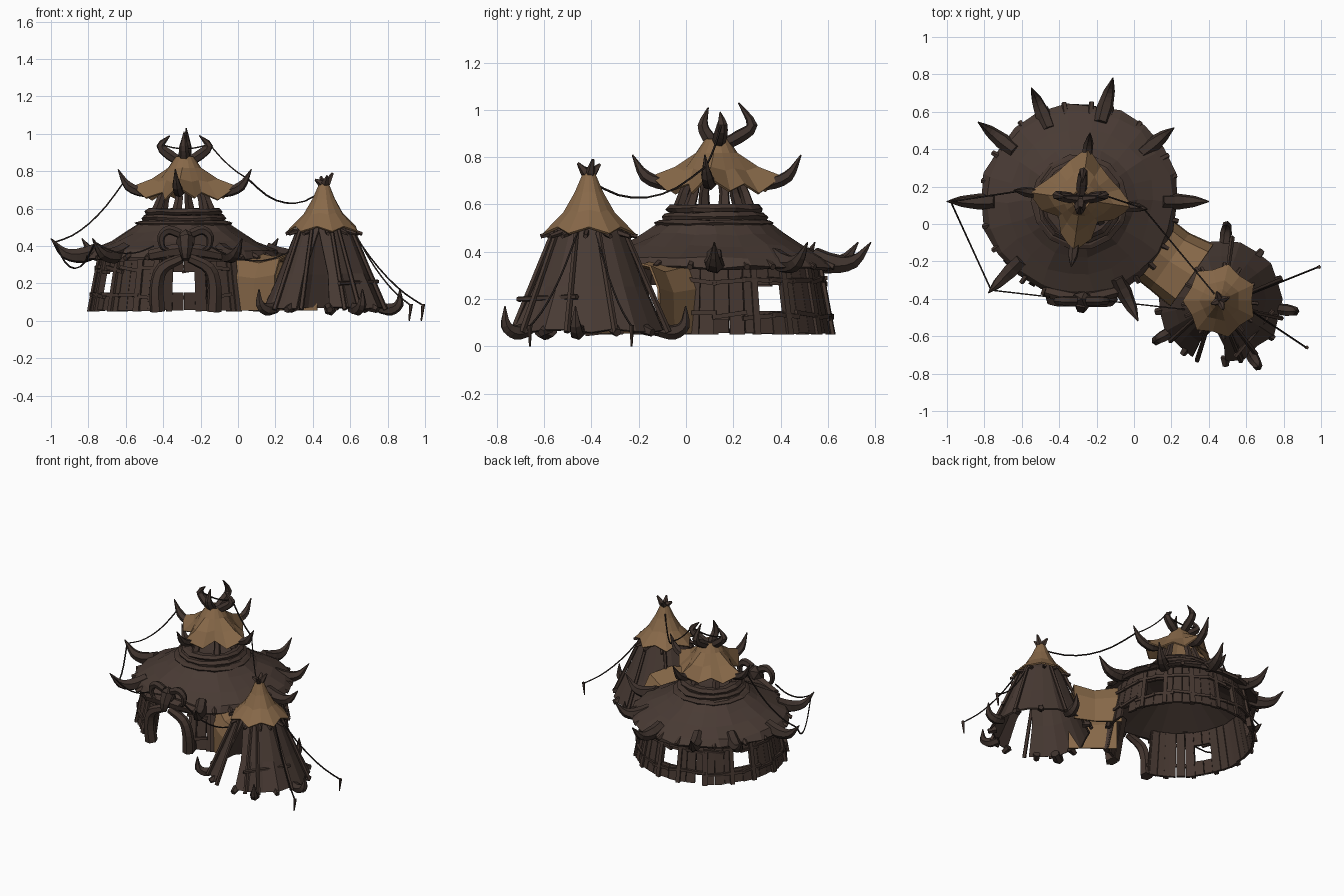
import bpy, bmesh, math, random
from mathutils import Vector, Matrix

if "Cube" in bpy.data.objects:
    bpy.data.objects.remove(bpy.data.objects["Cube"])

random.seed(4)
HUT, TENT = (-0.29, 0.12), (0.46, -0.41)


def material(name, rgb):
    m = bpy.data.materials.new(name)
    m.diffuse_color = (*[(c / 255) ** 2.2 for c in rgb], 1)
    m.use_nodes = True
    m.node_tree.nodes["Principled BSDF"].inputs["Base Color"].default_value = m.diffuse_color
    return m


HIDE = material("dark hide", (74, 61, 55))
WOOD = material("dark wood", (70, 57, 51))
HORN = material("dark horn", (64, 53, 48))
CLOTH = material("tan cloth", (134, 104, 74))
ROPE = material("black rope", (42, 36, 34))


def polar(c, az, r, z):
    a = math.radians(az)
    return Vector((c[0] + r * math.cos(a), c[1] + r * math.sin(a), z))


def finish(bm, name, mat, thick=0):
    bmesh.ops.recalc_face_normals(bm, faces=bm.faces)
    me = bpy.data.meshes.new(name)
    bm.to_mesh(me)
    bm.free()
    me.materials.append(mat)
    ob = bpy.data.objects.new(name, me)
    bpy.context.collection.objects.link(ob)
    if thick:
        mod = ob.modifiers.new("thickness", 'SOLIDIFY')
        mod.thickness, mod.offset = thick, 0
    return ob


def tube(bm, pts, radii, sides=6, steps=3):
    """Tapered tube along a smooth path, for horns, poles and ropes."""
    p = [Vector(q) for q in pts]
    if len(p) == 2:
        steps = 1
    e = [2 * p[0] - p[1]] + p + [2 * p[-1] - p[-2]]
    path, rad = [], []
    for i in range(len(p) - 1):
        a, b, c, d = e[i:i + 4]
        for s in range(steps + (i == len(p) - 2)):
            t = s / steps
            path.append(0.5 * (2 * b + (c - a) * t + (2 * a - 5 * b + 4 * c - d) * t * t
                               + (3 * b - a - 3 * c + d) * t ** 3))
            rad.append(radii[i] * (1 - t) + radii[i + 1] * t)
    side, rings = None, []
    for i, q in enumerate(path):
        tan = (path[min(i + 1, len(path) - 1)] - path[max(i - 1, 0)]).normalized()
        if side is None:
            side = tan.orthogonal()
        side = (side - tan * side.dot(tan)).normalized()
        up = tan.cross(side)
        rings.append([bm.verts.new(q + rad[i] * (side * math.cos(k * math.tau / sides)
                      + up * math.sin(k * math.tau / sides))) for k in range(sides)])
    bridge(bm, rings)
    bm.faces.new(rings[0])
    bm.faces.new(rings[-1])


def bridge(bm, rings, closed=True):
    n = len(rings[0])
    for a, b in zip(rings, rings[1:]):
        for k in range(n if closed else n - 1):
            j = (k + 1) % n
            bm.faces.new((a[k], a[j], b[j], b[k]))


def lathe(bm, c, prof, n=20, jitter=0.0):
    rings = [[bm.verts.new(polar(c, k * 360 / n, r + random.uniform(-jitter, jitter),
              z + random.uniform(-jitter, jitter))) for k in range(n)] for r, z in prof]
    bridge(bm, rings)
    return rings


def wall_r(z):
    return 0.503 - (z - 0.05) * 0.19


def plank(bm, az, half, z0, z1, off=0.0, th=0.018):
    """Leaning board that follows the round wall."""
    v = [bm.verts.new(polar(HUT, az + s * half, wall_r(z) + off - t, z))
         for z in (z0, z1) for s, t in ((-1, 0), (1, 0), (1, th), (-1, th))]
    for f in ((0, 1, 2, 3), (4, 5, 6, 7), (0, 1, 5, 4), (1, 2, 6, 5), (2, 3, 7, 6), (3, 0, 4, 7)):
        bm.faces.new([v[i] for i in f])


def opening(az):
    return abs(az - 270) < 15 or 308 < az < 338


# round plank wall with four windows, a door and a gap for the passage
WINDOWS = (30, 90, 150, 210)
bm = bmesh.new()
for i in range(48):
    az = 3.75 + 7.5 * i
    if opening(az):
        continue
    half = 3.65 - random.random() * 0.2
    z0 = 0.05 + random.uniform(0, 0.008)
    if any(abs(az - w) < 5 for w in WINDOWS):
        plank(bm, az, half, z0, 0.15)
        plank(bm, az, half, 0.26, 0.35)
    else:
        plank(bm, az, half, z0 + (0.06 if i in (0, 15) else 0), 0.35, random.uniform(-0.004, 0.006))
finish(bm, "wall_planks", WOOD)

# rails, window posts and short uprights outside the wall
bm = bmesh.new()
for z in (0.13, 0.275):
    for i in range(24):
        if not (opening(i * 15 + 7.5) or opening(i * 15) or opening(i * 15 + 15)):
            a, b = (polar(HUT, i * 15 + d, wall_r(z) + 0.008, z + random.uniform(-.015, .015))
                    for d in (-1, 16))
            tube(bm, (a, b), (0.013, 0.013), 4)
for w in WINDOWS:
    for s in (-9, 9):
        plank(bm, w + s, 1.6, 0.05, 0.34, 0.014, 0.03)
for az in (60, 120, 180, 240, 252, 290, 305, 340):
    plank(bm, az, 2, 0.05, 0.35, 0.015, 0.035)
finish(bm, "wall_rails", WOOD)

# main hide roof with its underside
bm = bmesh.new()
rings = lathe(bm, HUT, [(0, 0.5), (0.2, 0.48), (0.46, 0.345), (0.51, 0.325), (0.525, 0.335),
                        (0.495, 0.375), (0.39, 0.425), (0.30, 0.475), (0.25, 0.515), (0.2, 0.55),
                        (0.15, 0.55), (0, 0.54)], 22, 0.0)
for ring in rings[3:8]:
    for v in ring:
        v.co += Vector((random.uniform(-.012, .012), random.uniform(-.012, .012), random.uniform(-.008, .008)))
bmesh.ops.remove_doubles(bm, verts=bm.verts, dist=0.0005)
finish(bm, "hut_roof", HIDE)

# stacked collar rings on top of the roof
bm = bmesh.new()
for r, z, h in ((0.25, 0.52, 0.014), (0.222, 0.55, 0.016), (0.2, 0.582, 0.016)):
    lathe(bm, HUT, [(r - 0.04, z - h), (r, z - h), (r + 0.008, z), (r - 0.012, z + h),
                    (r - 0.05, z + h), (r - 0.04, z - h)], 14, 0.005)
finish(bm, "roof_collar", WOOD)

# small peg ends along the eave
bm = bmesh.new()
for i in range(26):
    az = i * 360 / 26 + random.uniform(-3, 3)
    tube(bm, (polar(HUT, az, 0.47, 0.36), polar(HUT, az, 0.535, 0.335)), (0.018, 0.014), 5)
finish(bm, "eave_pegs", WOOD)

# large horns around the eave
bm = bmesh.new()
for az, k in ((180, .71), (142, .69), (113, .66), (75, .685), (38, .64), (0, .69), (296, .71), (225, .69)):
    tube(bm, [polar(HUT, az, r * k / .71, z) for r, z in ((.45, .385), (.54, .35), (.635, .36), (.71, .44))],
         (0.038, 0.044, 0.03, 0.003))
finish(bm, "eave_horns", HORN)

# cupola posts
bm = bmesh.new()
for az in range(15, 375, 60):
    tube(bm, (polar(HUT, az, 0.165, 0.55), polar(HUT, az + 4, 0.13, 0.65), polar(HUT, az, 0.09, 0.75)),
         (0.03, 0.022, 0.016), 5, 1)
finish(bm, "cupola_posts", WOOD)

# star shaped cupola cloth, deepest notches at the front
bm = bmesh.new()
CUP = (-0.285, 0.13)
rings = []
for level in range(4):
    ring = []
    for k in range(16):
        q = k % 4
        r, z = [(0.045, 0.875), (0.085, 0.815),
                ((0.175, 0.755), (0.14, 0.74), (0.12, 0.75), (0.14, 0.74))[q],
                ((0.28, 0.715), (0.215, 0.655), (0.165, 0.685), (0.205, 0.645))[q]][level]
        if level == 3 and q == 2:
            r += 0.025 if k < 8 else -0.02
        ring.append(bm.verts.new(polar(CUP, k * 22.5 - 8, r, z)))
    rings.append(ring)
bridge(bm, rings)
finish(bm, "cupola_cloth", CLOTH, 0.01)

# cupola corner horns and crown horns
bm = bmesh.new()
for az in (-8, 82, 172, 262):
    tube(bm, [polar(CUP, az, r, z) for r, z in ((.14, .71), (.22, .69), (.305, .72), (.36, .81))],
         (0.02, 0.03, 0.026, 0.003))
finish(bm, "cupola_horns", HORN)
bm = bmesh.new()
for az, k, top in ((10, 1, 0.99), (170, 1, 0.99), (85, 1.15, 1.03), (265, 0.45, 1.01)):
    tube(bm, [polar(CUP, az, r * k, z) for r, z in ((.02, .85), (.08, .885), (.13, .935), (.08, top))],
         (0.026, 0.03, 0.024, 0.003))
finish(bm, "crown_horns", HORN)

# door arch tusks and lintel
DX = -0.28
bm = bmesh.new()
for s in (-1, 1):
    tube(bm, [(DX + s * x, y, z) for x, y, z in
              ((.15, -.385, .05), (.155, -.40, .18), (.125, -.41, .28), (.02, -.42, .335))],
         (0.042, 0.038, 0.034, 0.025))
tube(bm, [(DX - .19, -.36, .35), (DX, -.40, .38), (DX + .19, -.36, .35)], (0.03, 0.04, 0.03))
finish(bm, "door_arch", WOOD)

# horned skull over the door
bm = bmesh.new()
bmesh.ops.create_icosphere(bm, subdivisions=1, radius=1, matrix=Matrix.Translation((DX, -.40, .43))
                           @ Matrix.Diagonal((.06, .045, .06, 1)))
tube(bm, [(DX, -.41, .44), (DX, -.445, .38), (DX, -.455, .33)], (0.045, 0.035, 0.018), 6, 2)
for s in (-1, 1):
    tube(bm, [(DX + s * x, -.41, z) for x, z in ((.03, .465), (.09, .485), (.13, .45), (.12, .39), (.075, .38))],
         (0.025, 0.026, 0.022, 0.014, 0.003))
finish(bm, "door_skull", HORN)

# cloth passage from hut to tent
bm = bmesh.new()
axis = Vector((0.57, 0.82, 0))
rings = []
for x, y, w, h in ((0.05, -0.09, .18, .37), (0.19, -0.20, .18, .34), (0.31, -0.275, .2, .37)):
    rings.append([bm.verts.new(Vector((x, y, 0)) + axis * w * u + Vector((0, 0, .055 + (h - .055) * t)))
                  for u, t in ((-1, 0), (-.97, .6), (-.75, .88), (0, 1), (.75, .9), (.97, .6), (1, 0))])
bridge(bm, rings, False)
finish(bm, "passage_cloth", CLOTH, 0.01)

# cone tent skin, open at the front left
bm = bmesh.new()
rings = [[], [], [], []]
for k in range(20):
    az = 275 + k * 329 / 19
    j = random.uniform(-0.012, 0.012) + (0.01 if k % 2 else -0.01)
    for ring, r, z in zip(rings, (0.322 + j, 0.238 + j / 2, 0.145, 0.03),
                          (0.055 + random.uniform(0, .02), 0.25, 0.48, 0.68)):
        a = az
        if k in (0, 19) and z > 0.3:
            a = 259
        ring.append(bm.verts.new(polar(TENT, a, r, z)))
bridge(bm, rings, False)
finish(bm, "tent_skin", HIDE, 0.012)

# tent cap cloth
bm = bmesh.new()
rings = [[bm.verts.new(polar(TENT, k * 25.714, r + (0.018 if k % 2 else -0.012) * s,
                             z - (0.015 if k % 2 else -0.012) * s)) for k in range(14)]
         for r, z, s in ((.022, .73, 0), (.055, .65, .2), (.1, .57, .4), (.178, .49, 1))]
bridge(bm, rings)
finish(bm, "tent_cap", CLOTH, 0.01)

# tent poles: leaning outside, stubs on top, pegs below the cap, one cross bar
bm = bmesh.new()
for az in (-60, -20, 15, 75, 125, 215, 245, 285):
    tube(bm, (polar(TENT, az, 0.155, 0.49), polar(TENT, az + 4, 0.342, 0.06)), (0.011, 0.014), 5)
for az, top in ((20, .79), (110, .77), (200, .755), (290, .775)):
    tube(bm, (polar(TENT, az + 180, 0.012, 0.69), polar(TENT, az, 0.02, 0.74), polar(TENT, az, 0.05, top)),
         (0.02, 0.02, 0.006), 5, 1)
for i in range(12):
    az = i * 30 + random.uniform(-8, 8)
    tube(bm, (polar(TENT, az, 0.135, 0.485), polar(TENT, az, 0.205, 0.465)), (0.014, 0.01), 5)
tube(bm, (polar(TENT, -75, 0.31, 0.2), polar(TENT, -10, 0.29, 0.21)), (0.012, 0.012), 5)
finish(bm, "tent_poles", WOOD)

# tent ground horns and hem weights
bm = bmesh.new()
for az in (-8, -60, 212, 85):
    tube(bm, [polar(TENT, az, r, z) for r, z in ((.30, .07), (.36, .06), (.405, .09), (.41, .17))],
         (0.03, 0.033, 0.025, 0.003))
for az in (-85, -35, 20, 50, 120, 190, 235):
    tube(bm, (polar(TENT, az, 0.30, 0.075), polar(TENT, az, 0.35, 0.058)), (0.026, 0.018), 5)
finish(bm, "tent_ground_horns", HORN)

# ropes
bm = bmesh.new()


def rope(a, b, sag):
    a, b = Vector(a), Vector(b)
    tube(bm, [a.lerp(b, t) - Vector((0, 0, sag * 4 * t * (1 - t))) for t in (0, .25, .5, .75, 1)],
         [0.005] * 5, 4, 2)


left_tip, low_tip = polar(HUT, 180, .69, .42), polar(HUT, 225, .67, .42)
rope(polar(CUP, 172, .33, .74), left_tip, 0.06)
rope(left_tip, low_tip, 0.14)
rope(low_tip, (DX - .17, -.39, .4), 0.05)
rope(polar(CUP, 10, .13, .95), polar(CUP, -8, .34, .76), 0.02)
rope(polar(CUP, 170, .12, .94), polar(CUP, 10, .12, .94), 0.02)
rope(polar(CUP, -8, .34, .76), (TENT[0], TENT[1], .7), 0.1)
rope((DX + .13, -.41, .4), (.3, -.46, .38), 0.07)
rope((.61, -.38, .48), (.985, -.23, .085), 0.05)
rope((.62, -.46, .48), (.92, -.66, .085), 0.05)
finish(bm, "ropes", ROPE)

# ground stakes
bm = bmesh.new()
for x, y in ((.985, -.23), (.92, -.66)):
    tube(bm, ((x + .005, y, .09), (x - .005, y, 0)), (0.011, 0.004), 5)
finish(bm, "rope_stakes", WOOD)
